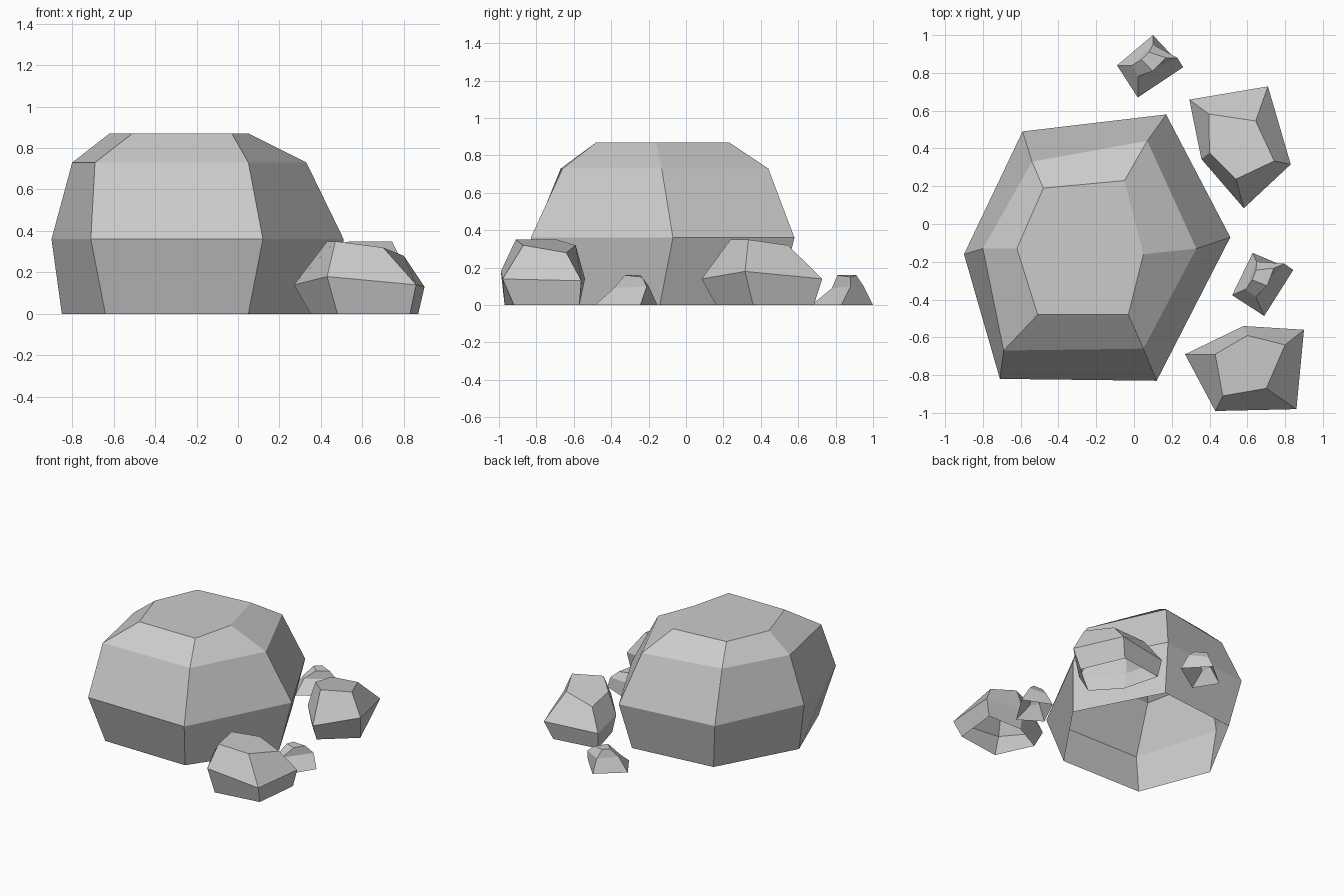
import bpy, bmesh
from math import radians
from mathutils import Matrix, Vector

if "Cube" in bpy.data.objects:
    bpy.data.objects.remove(bpy.data.objects["Cube"])


def rock(name, rings, pivot=(0, 0), move_to=None, turn=0):
    """Loft matching rings of points upward, cap the top, leave the base open."""
    bm = bmesh.new()
    loops = [[bm.verts.new(p) for p in ring] for ring in rings]
    n = len(loops[0])
    for low, high in zip(loops, loops[1:]):
        for i in range(n):
            j = (i + 1) % n
            bm.faces.new((low[i], low[j], high[j], high[i]))
    bm.faces.new(loops[-1])
    if move_to:
        old, new = Vector((*pivot, 0)), Vector((*move_to, 0))
        m = Matrix.Translation(new) @ Matrix.Rotation(radians(turn), 4, 'Z') @ Matrix.Translation(-old)
        bm.transform(m)
    mesh = bpy.data.meshes.new(name)
    bm.to_mesh(mesh)
    bm.free()
    ob = bpy.data.objects.new(name, mesh)
    bpy.context.collection.objects.link(ob)


def level(z, pts):
    return [(x, y, z) for x, y in pts]


# Large six-sided boulder
rock("boulder", [
    level(0, [(-.64, -.71), (.05, -.72), (.45, -.14), (.12, .49), (-.53, .42), (-.85, -.17)]),
    level(.36, [(-.71, -.82), (.12, -.83), (.51, -.07), (.17, .58), (-.59, .49), (-.90, -.16)]),
    level(.73, [(-.69, -.67), (.05, -.66), (.33, -.13), (.07, .44), (-.54, .33), (-.80, -.13)]),
    level(.87, [(-.51, -.48), (-.03, -.48), (.05, -.16), (-.05, .23), (-.48, .19), (-.62, -.13)]),
])

# Two five-sided medium rocks, the same shape turned
medium = [
    level(0, [(.48, -.97), (.83, -.92), (.87, -.57), (.58, -.57), (.35, -.69)]),
    [(.43, -.99, .18), (.86, -.98, .14), (.90, -.56, .13), (.58, -.54, .14), (.27, -.69, .14)],
    [(.47, -.91, .35), (.70, -.87, .32), (.80, -.64, .28), (.60, -.59, .32), (.43, -.69, .35)],
]
rock("medium_rock_front", medium)
rock("medium_rock_back", medium, (.608, -.752), (.554, .426), 105)

# Two four-sided small rocks, the same shape turned
small = [
    level(0, [(-.09, .84), (.02, .67), (.26, .83), (.10, 1.0)]),
    [(-.01, .84, .10), (.02, .78, .09), (.23, .88, .10), (.10, .95, .10)],
    [(.04, .87, .16), (.10, .81, .16), (.17, .88, .15), (.08, .91, .16)],
]
rock("small_rock_back", small)
rock("small_rock_side", small, (.0725, .835), (.67, -.315), 24)
